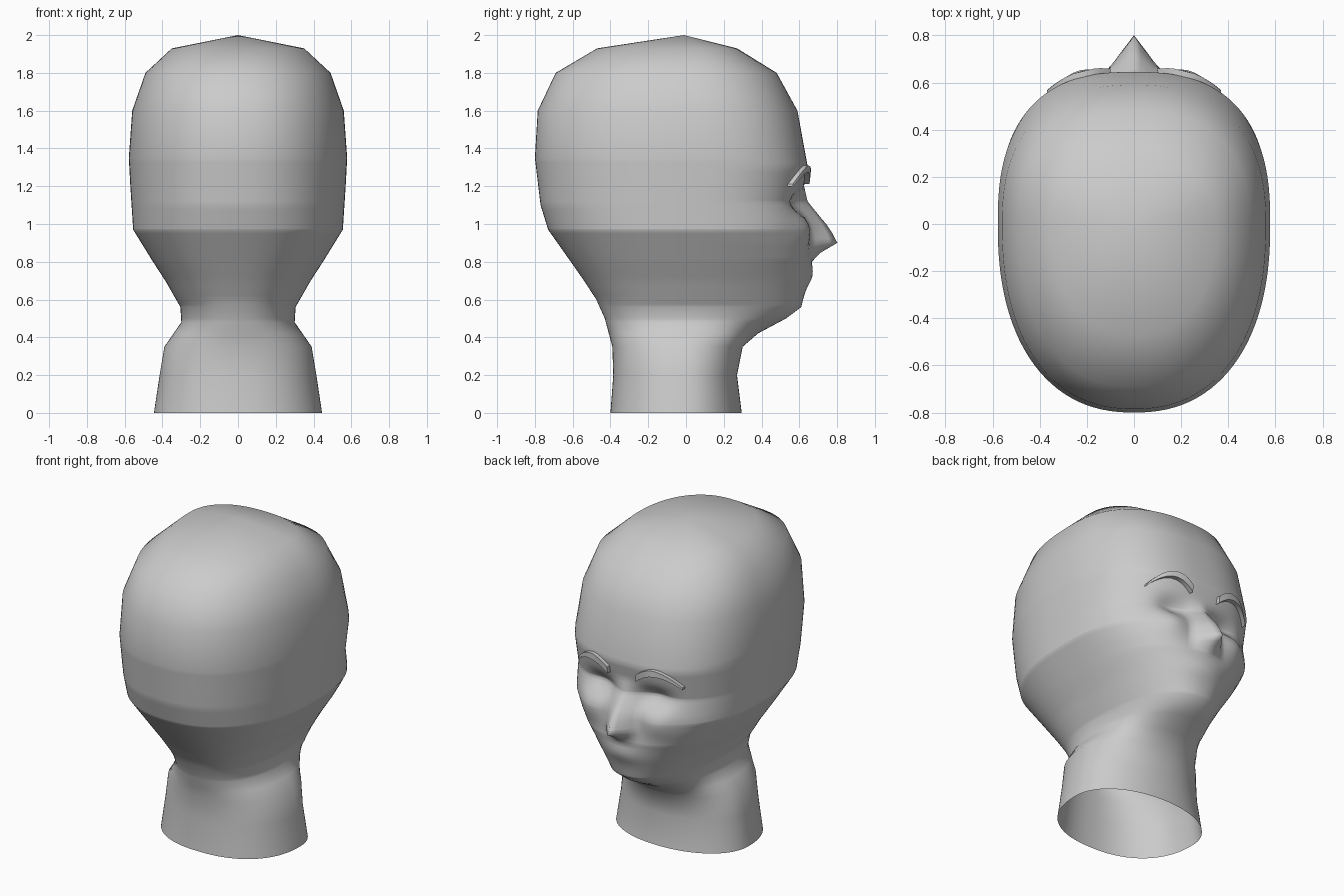
import bpy, bmesh
from math import sin, cos, pi, exp

if "Cube" in bpy.data.objects:
    bpy.data.objects.remove(bpy.data.objects["Cube"])

clay = bpy.data.materials.new("warm grey clay")
clay.use_nodes = True
COLOUR = (0.6, 0.6, 0.6, 1)
clay.diffuse_color = COLOUR
clay.node_tree.nodes["Principled BSDF"].inputs["Base Color"].default_value = COLOUR

# Silhouette curves as (height, distance) pairs
WIDTH = [(0, .445), (.2, .415), (.35, .39), (.48, .3), (.56, .305), (.7, .385), (.8, .45),
         (.97, .555), (1.2, .57), (1.35, .578), (1.6, .56), (1.8, .49), (1.93, .35)]
BACK = [(0, .4), (.2, .385), (.35, .39), (.5, .43), (.6, .475), (.7, .54), (.8, .61),
        (.97, .73), (1.1, .77), (1.35, .8), (1.6, .785), (1.8, .69), (1.93, .47)]
FRONT = [(0, .295), (.2, .27), (.35, .3), (.42, .38), (.5, .53), (.56, .61), (.7, .645),
         (.82, .665), (1, .645), (1.12, .61), (1.2, .625), (1.3, .645), (1.6, .59),
         (1.8, .48), (1.93, .27)]
NOSE = [(.8, 0), (.84, .035), (.9, .145), (.95, .125), (1.03, .08), (1.12, .035), (1.2, 0)]
SQUARENESS = [(0, 2.1), (.5, 2.1), (.9, 2.6), (1.3, 2.6), (1.6, 2.4)]


def sample(curve, z):
    """Straight interpolation along a silhouette curve."""
    if z <= curve[0][0]:
        return curve[0][1]
    for (z0, v0), (z1, v1) in zip(curve, curve[1:]):
        if z <= z1:
            return v0 + (v1 - v0) * (z - z0) / (z1 - z0)
    return curve[-1][1]


def bump(x, z, cx, cz, rx, rz):
    return exp(-((abs(x) - cx) / rx) ** 2 - ((z - cz) / rz) ** 2)


def face_relief(x, z):
    """Nose, eye sockets, cheeks and lips."""
    relief = sample(NOSE, z) * max(0, 1 - abs(x) / .11)
    relief -= .05 * bump(x, z, .19, 1.11, .1, .06)
    relief += .03 * bump(x, z, .24, .97, .1, .09)
    relief += .02 * bump(x, z, 0, .73, .13, .06)
    return relief


def head_point(angle, z):
    c, s = cos(angle), sin(angle)
    w = sample(WIDTH, z)
    d = sample(FRONT if s > 0 else BACK, z)
    n = sample(SQUARENESS, z) if s > 0 else 2.3
    r = (abs(c / w) ** n + abs(s / d) ** n) ** (-1 / n)
    x, y = r * c, r * s
    if y > .3:
        y += face_relief(x, z) * min(1, (y - .3) / .15)
    return x, y, z


def make_object(name, bm):
    bmesh.ops.recalc_face_normals(bm, faces=bm.faces)
    mesh = bpy.data.meshes.new(name)
    bm.to_mesh(mesh)
    bm.free()
    mesh.materials.append(clay)
    obj = bpy.data.objects.new(name, mesh)
    bpy.context.collection.objects.link(obj)
    bpy.ops.object.select_all(action="DESELECT")
    obj.select_set(True)
    bpy.context.view_layer.objects.active = obj
    return obj


# Head and neck: one lofted skin, open at the base of the neck
SEGMENTS = 144
heights = {z for curve in (WIDTH, BACK, FRONT) for z, _ in curve}
heights |= {round(.575 + .025 * i, 3) for i in range(32)}
bm = bmesh.new()
rings = [[bm.verts.new(head_point(2 * pi * i / SEGMENTS, z)) for i in range(SEGMENTS)]
         for z in sorted(heights)]
crown = bm.verts.new((0, -.01, 2))
for i in range(SEGMENTS):
    j = (i + 1) % SEGMENTS
    for low, high in zip(rings, rings[1:]):
        bm.faces.new((low[i], low[j], high[j], high[i]))
    bm.faces.new((rings[-1][i], rings[-1][j], crown))
make_object("head_and_neck", bm)
bpy.ops.object.shade_smooth()


# Eyebrows: arched tapering strips standing just off the forehead
def skin_depth(x, z):
    w, n = sample(WIDTH, z), sample(SQUARENESS, z)
    return sample(FRONT, z) * (1 - abs(x / w) ** n) ** (1 / n) + face_relief(x, z)


STEPS = 12
for side, label in ((1, "left"), (-1, "right")):
    bm = bmesh.new()
    rows = []
    for i in range(STEPS + 1):
        t = i / STEPS
        x = side * (.1 + .27 * t)
        z = 1.235 - .03 * t + .28 * t * (1 - t)
        h = .022 * (1 - .75 * t ** 2)
        rows.append([bm.verts.new((x, skin_depth(x, z + dz) + out, z + dz))
                     for dz, out in ((-h, -.02), (-h, .03), (h, .025), (h, -.02))])
    for a, b in zip(rows, rows[1:]):
        for k in range(4):
            m = (k + 1) % 4
            bm.faces.new((a[k], a[m], b[m], b[k]))
    bm.faces.new(rows[0])
    bm.faces.new(rows[-1])
    make_object(label + "_eyebrow", bm)
    bpy.ops.object.shade_smooth_by_angle(angle=.6)
